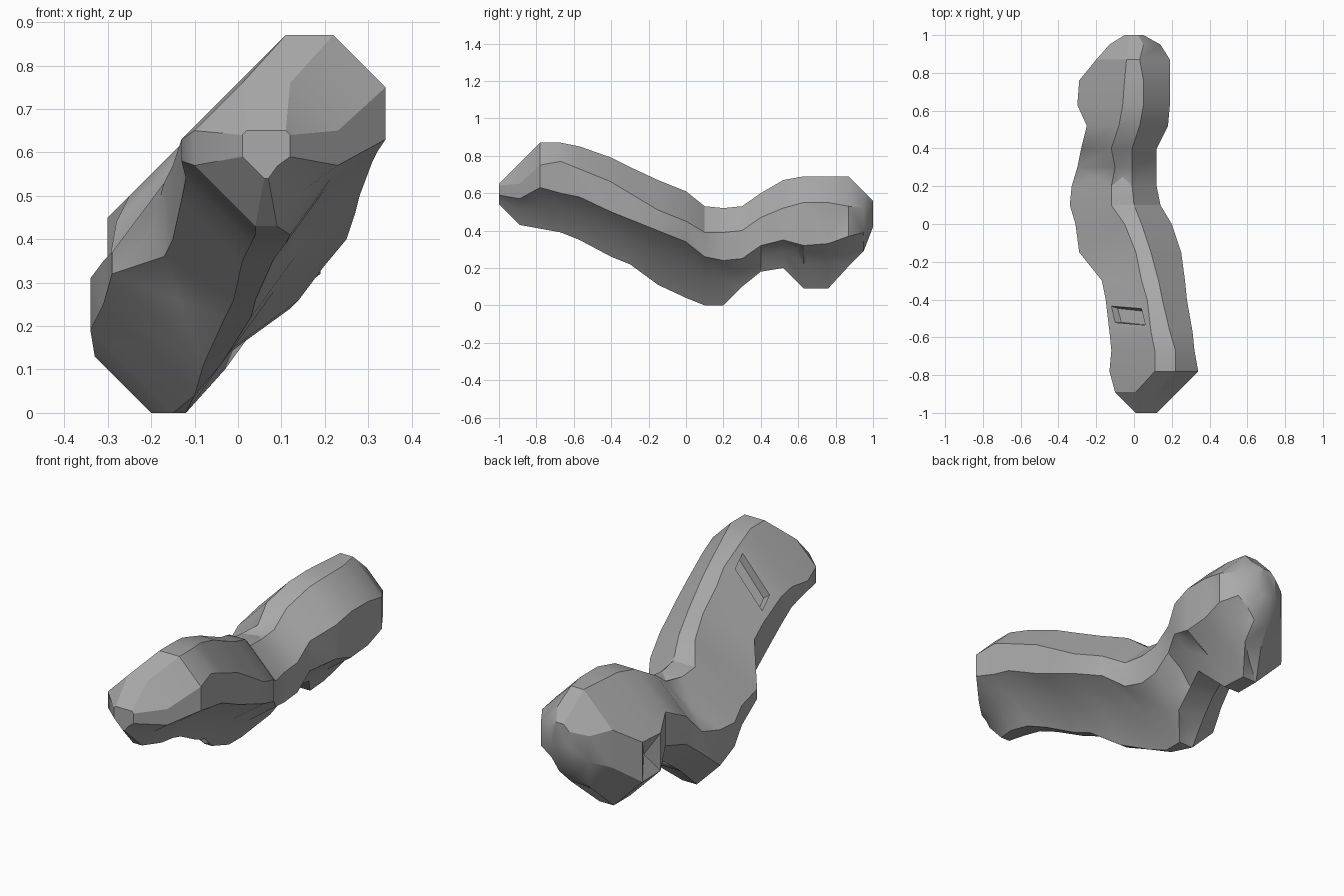
import bpy
import bmesh
import math
from mathutils import Vector

default = bpy.data.objects.get("Cube")
if default:
    bpy.data.objects.remove(default, do_unlink=True)


def make_material(name, color):
    mat = bpy.data.materials.new(name)
    mat.use_nodes = True
    mat.diffuse_color = color
    mat.node_tree.nodes["Principled BSDF"].inputs["Base Color"].default_value = color
    return mat


grey = make_material("plain grey", (0.4, 0.4, 0.4, 1))

# Names for the nine sides of every section, in winding order
(TOP, UPPER_RIGHT, RIGHT, GROOVE_UPPER, GROOVE_LOWER,
 BOTTOM, LOWER_LEFT, LEFT, UPPER_LEFT) = range(9)


def section(y, left, right, low, high, up_left, low_right, up_right, low_left):
    """Rectangle across y with chopped corners and a groove at lower right."""
    groove = 0.58 * low_right
    points = [
        (left + up_left, high), (right - up_right, high),
        (right, high - up_right), (right, low + low_right),
        (right - groove, low + groove),
        (right - low_right, low), (left + low_left, low),
        (left, low + low_left), (left, high - up_left),
    ]
    return [Vector((x, y, z)) / 100 for x, z in points]


def loft(bm, rows):
    """Skin the sections into a closed tube and return its side faces."""
    rings = [[bm.verts.new(p) for p in section(*row)] for row in rows]
    sides = []
    for a, b in zip(rings, rings[1:]):
        count = len(a)
        sides.append([
            bm.faces.new((a[i], a[(i + 1) % count], b[(i + 1) % count], b[i]))
            for i in range(count)
        ])
    bm.faces.new(rings[0])
    bm.faces.new(rings[-1])
    bmesh.ops.recalc_face_normals(bm, faces=bm.faces)
    return sides


# Sections in hundredths: y, left, right, low, high,
# then chops at upper left, lower right, upper right, lower left
arm = [
    (-100, 1, 12, 54, 65, 1, 5, 1, 5),
    (-89, -10, 23, 43, 76, 11, 14, 11, 14),
    (-78, -13, 34, 41, 87, 24, 22, 12, 17),
    (-67, -12, 32, 39, 87, 23, 21, 10, 15),
    (-57, -13, 31, 35, 85, 22, 23, 12, 14),
    (-40, -15, 28, 26, 79, 22, 24, 13, 14),
    (-30, -17, 27, 22, 74, 21, 24, 14, 14),
]
elbow = [
    (-15, -29, 25, 11, 67, 30, 29, 16, 21),
    (0, -31, 20, 4, 61, 26, 30, 16, 21),
    (10, -34, 14, 0, 53, 22, 26, 14, 19),
    (20, -33, 12, 0, 52, 21, 24, 13, 13),
    (30, -30, 12, 10, 53, 20, 15, 13, 12),
]
knob = [
    (40, -28, 12, 18, 60, 16, 14, 13, 12),
    (52, -25, 18, 20, 67, 17, 15, 15, 13),
    (63, -30, 19, 9, 69, 24, 23, 14, 17),
    (76, -29, 19, 9, 69, 24, 24, 14, 16),
    (87, -20, 19, 21, 69, 16, 16, 16, 13),
    (95, -13, 14, 29, 61, 10, 10, 9, 9),
    (100, -5, 5, 42, 56, 3, 3, 3, 3),
]

bm = bmesh.new()
sides = loft(bm, arm + elbow + knob)
elbow_start = len(arm)
knob_start = elbow_start + len(elbow)

# Small slot in the middle of the arm's upper left side
slot = [sides[4][UPPER_LEFT]]
bmesh.ops.inset_individual(bm, faces=slot, thickness=0.06)
bmesh.ops.inset_individual(bm, faces=slot, thickness=0.01, depth=-0.04)

# Pyramid dents on the elbow, neck and knob
shallow = [sides[elbow_start - 1][i] for i in (LOWER_LEFT, LEFT)]
shallow += [sides[elbow_start + 3][i] for i in (TOP, BOTTOM, UPPER_LEFT)]
shallow += [sides[knob_start + 1][i] for i in (GROOVE_UPPER, LOWER_LEFT)]
shallow += [sides[knob_start + 3][i] for i in (RIGHT, BOTTOM)]
bmesh.ops.poke(bm, faces=shallow, offset=-0.02)
bmesh.ops.poke(bm, faces=[sides[knob_start + 2][LEFT]], offset=-0.045)

mesh = bpy.data.meshes.new("bent_limb")
bm.to_mesh(mesh)
bm.free()
mesh.materials.append(grey)
limb = bpy.data.objects.new("bent_limb", mesh)
bpy.context.collection.objects.link(limb)

# Soft shading along the tube with crisp ridges
bpy.ops.object.select_all(action="DESELECT")
limb.select_set(True)
bpy.context.view_layer.objects.active = limb
bpy.ops.object.shade_smooth_by_angle(angle=math.radians(30))
